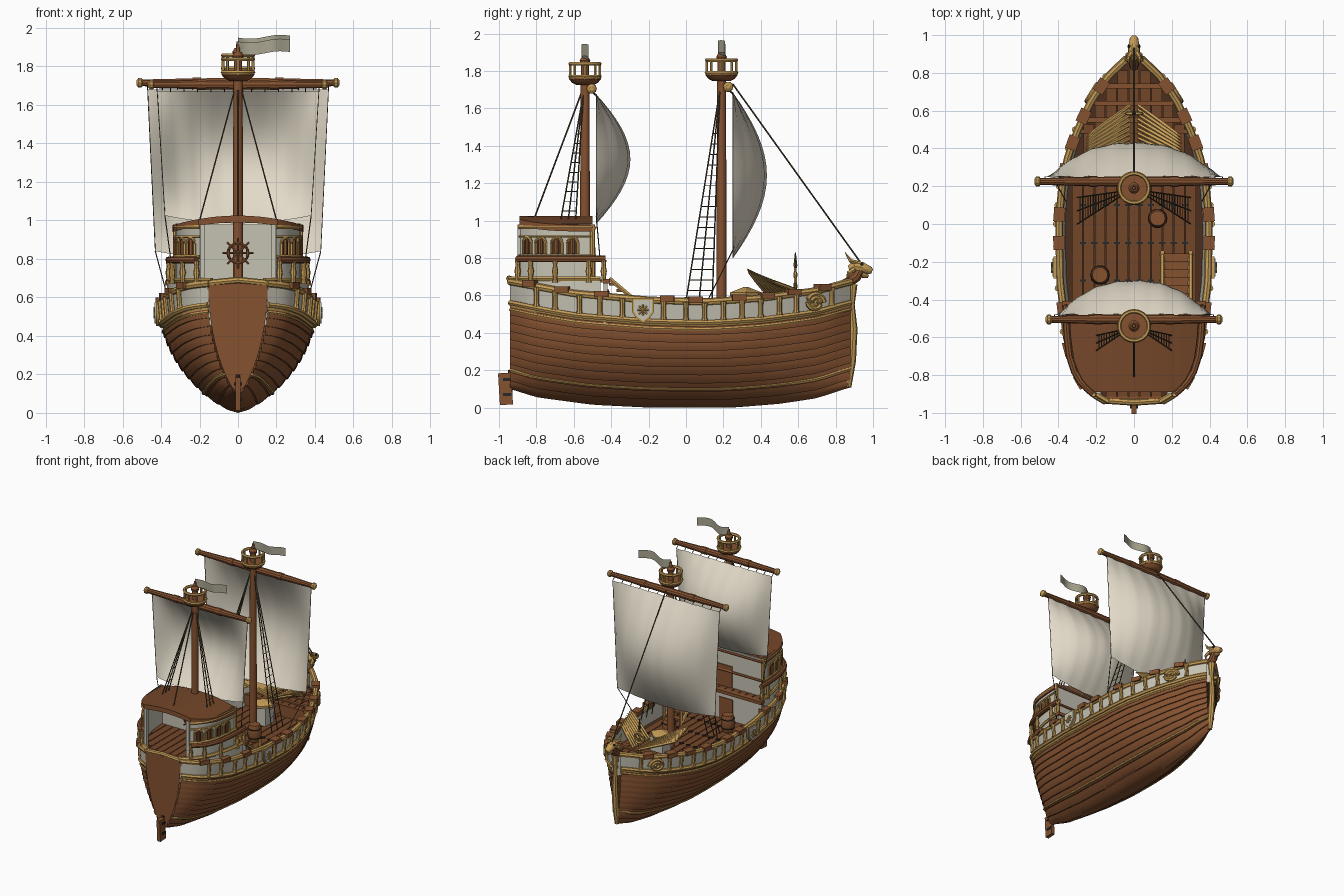
import bpy, bmesh, math
from math import sin, cos, pi
from mathutils import Vector, Matrix

if "Cube" in bpy.data.objects:
    bpy.data.objects.remove(bpy.data.objects["Cube"])

COL = {"wood": (.235, .084, .03), "dark_wood": (.07, .028, .012), "gold": (.56, .335, .095),
       "cream": (.56, .54, .45), "sailcloth": (.76, .70, .58), "rope": (.085, .065, .036),
       "iron": (.02, .02, .02), "pennant": (.40, .38, .28), "deck_wood": (.175, .062, .022)}
NAMES = list(COL)
MATS = []
for n, c in COL.items():
    m = bpy.data.materials.new(n)
    m.diffuse_color = (*c, 1)
    m.use_nodes = True
    m.node_tree.nodes["Principled BSDF"].inputs["Base Color"].default_value = m.diffuse_color
    MATS.append(m)
parts = {}


def add(name, verts, faces, mat):
    v, f, mi = parts.setdefault(name, ([], [], []))
    b = len(v)
    v += [tuple(p) for p in verts]
    f += [[i + b for i in q] for q in faces]
    mi += [NAMES.index(mat)] * len(faces)


def grid(name, rows, mat):
    n = len(rows[0])
    add(name, [p for r in rows for p in r],
        [(i*n+j, i*n+j+1, i*n+n+j+1, i*n+n+j) for i in range(len(rows)-1) for j in range(n-1)], mat)


def tube(name, pts, r, mat, n=8, closed=False):
    """Sweep a circle along points; r may be a list, so it also lathes."""
    pts = [Vector(p) for p in pts]
    k = len(pts)
    rs = r if isinstance(r, list) else [r] * k
    verts, faces = [], []
    for i, p in enumerate(pts):
        a, b = (pts[i-1], pts[(i+1) % k]) if closed else (pts[max(i-1, 0)], pts[min(i+1, k-1)])
        t = (b - a).normalized()
        u = t.cross(Vector((0, 0, 1)) if abs(t.z) < .95 else Vector((0, 1, 0))).normalized()
        w = t.cross(u)
        verts += [p + rs[i] * (u*cos(2*pi*j/n) + w*sin(2*pi*j/n)) for j in range(n)]
    for i in range(k if closed else k-1):
        for j in range(n):
            e = (i+1) % k * n
            faces.append((i*n+j, i*n+(j+1) % n, e+(j+1) % n, e+j))
    if not closed:
        faces += [tuple(range(n)), tuple(range((k-1)*n, k*n))]
    add(name, verts, faces, mat)


def box(name, c, s, mat, rz=0, rx=0):
    M = Matrix.Translation(c) @ Matrix.Rotation(rz, 4, 'Z') @ Matrix.Rotation(rx, 4, 'X')
    v = [M @ Vector((s[0]*x/2, s[1]*y/2, s[2]*z/2)) for x in (-1, 1) for y in (-1, 1) for z in (-1, 1)]
    add(name, v, [(0, 1, 3, 2), (4, 6, 7, 5), (0, 4, 5, 1), (2, 3, 7, 6), (0, 2, 6, 4), (1, 5, 7, 3)], mat)


def ring(name, c, r, tr, mat, axis='Z', n=20):
    f = {'Z': lambda a: (r*cos(a), r*sin(a), 0), 'Y': lambda a: (r*cos(a), 0, r*sin(a))}[axis]
    tube(name, [Vector(c) + Vector(f(2*pi*i/n)) for i in range(n)], tr, mat, 6, True)


def table(tab):
    def lin(y):
        if y <= tab[0][0]: return tab[0][1]
        for (a, p), (b, q) in zip(tab, tab[1:]):
            if y <= b: return p + (q-p)*(y-a)/(b-a)
        return tab[-1][1]
    return lambda y: (lin(y-.025) + 2*lin(y) + lin(y+.025)) / 4


# Hull lines: half width, keel and sheer along y
W = table([(-.94, .14), (-.91, .215), (-.85, .275), (-.75, .325), (-.6, .365), (-.3, .4), (0, .405), (.2, .39),
           (.35, .36), (.5, .305), (.65, .235), (.8, .13), (.88, .03)])
ZB = table([(-.94, .1), (-.8, .055), (-.5, .015), (-.2, 0), (.25, 0), (.5, .02), (.7, .05), (.88, .11)])
ZT = table([(-.94, .67), (-.6, .605), (-.2, .57), (.1, .56), (.4, .58), (.7, .62), (.88, .67)])


def hp(y, t, off=0, s=1):
    f = (1 - (1-t)**2) ** .75
    return Vector((s * max(W(y)*f + off, 0), y, ZB(y) + t*(ZT(y)-ZB(y))))


def heading(y):
    return math.atan2(-(W(y+.02) - W(y-.02)), .04)


YS = [-.94, -.925, -.91, -.89, -.87] + [-.84 + 1.72*i/36 for i in range(37)]

# Overlapping hull planks, cream bulwark and its inner face
rows = [(0, 0, "wood")]
for k in range(10):
    a, b = k*.077, (k+1)*.077
    rows += [(a, .009 if k else 0, "wood")] + [(a + (b-a)*q, .009*(1-q*q), "wood") for q in (.35, .7, 1)]
rows += [(.79, .006, "gold"), (.81, .006, "gold"), (.81, 0, "cream"), (1, 0, "cream"),
         (1, -.025, "cream"), (.7, -.02, "cream")]
for s in (1, -1):
    for r0, r1 in zip(rows, rows[1:]):
        grid("hull", [[hp(y, r[0], r[1], s) for y in YS] for r in (r0, r1)], r1[2])
    for t, r in ((.18, .009), (.745, .008), (.81, .015)):
        tube("wale_trim", [hp(y, t, .005, s) for y in YS], r, "gold", 6)
    tube("gunwale_rail", [hp(y, 1, -.008, s) + Vector((0, 0, .004)) for y in YS], .02, "gold")
    # Bulwark posts and rail blocks
    for y in (-.8, -.7, -.57, -.46, -.34, -.12, -.0, .1, .2, .3, .4, .5, .59, .78):
        tube("bulwark_posts", [hp(y, t, .008, s) for t in (.83, .86, .95, 1)], [.018, .013, .013, .017], "gold", 8)
    for y in (-.83, -.66, -.45, -.1, .05, .28, .43, .57, .73):
        box("rail_blocks", hp(y, 1, -.006, s) + Vector((0, 0, .015)), (.06, .075, .034), "wood", s*heading(y))
    # Spiral ornament at the bow
    c = hp(.69, .9, .02, s)
    tube("bow_scroll", [c + Vector((-s*.62*cos(i*.45), cos(i*.45), sin(i*.45)))*.05*(1-i/34)
                        for i in range(31)], .013, "gold", 6)
    # Shield amidships with star
    c = hp(-.23, .91, .022, s)
    for sc, dx, mt in ((1, 0, "gold"), (.82, .006, "cream")):
        o = [(-.058, .065), (.058, .065), (.058, -.01), (.035, -.045), (0, -.07), (-.035, -.045), (-.058, -.01)]
        v = [c + Vector((s*(dx+e), p*sc, q*sc)) for e in (-.01, .006) for p, q in o]
        add("side_shield", v, [tuple(range(7)), tuple(range(7, 14))] +
            [(i, (i+1) % 7, 7+(i+1) % 7, 7+i) for i in range(7)], mt)
    for i in range(4):
        d = Vector((0, cos(i*pi/4), sin(i*pi/4)))*.03
        tube("shield_star", [c + Vector((s*.014, 0, 0)) - d, c + Vector((s*.014, 0, 0)) + d], .005, "gold", 5)

# Transom, stem and rudder
L = [hp(-.942, i/12, 0, -1) for i in range(13)]
R = [hp(-.942, i/12, 0, 1) for i in range(13)]
grid("transom", [L, R], "wood")
box("transom_top", (0, -.93, .675), (.3, .035, .03), "wood")
tube("stern_rail", [(-.15, -.935, .675), (0, -.945, .69), (.15, -.935, .675)], .017, "gold")
tube("stem_post", [(0, .868, .11), (0, .885, .25), (0, .895, .42), (0, .885, .55), (0, .89, .66)],
     [.016, .024, .022, .017, .027], "gold", 8)
box("rudder", (0, -.965, .1), (.028, .07, .17), "wood", 0, .06)
tube("rudder_post", [(0, -.94, .02), (0, -.94, .2)], .012, "dark_wood")
for z in (.07, .15):
    box("rudder_hinges", (0, -.955, z), (.04, .045, .016), "iron")


# Decks: dark base with separate planks
def deck(name, y0, y1, z, step=.06):
    ys = [y0 + (y1-y0)*i/16 for i in range(17)]
    hw = lambda y: max(hp(y, min(1, (z-ZB(y))/(ZT(y)-ZB(y)))).x - .015, .005)
    grid(name, [[(-hw(y), y, z-.008) for y in ys], [(hw(y), y, z-.008) for y in ys]], "dark_wood")
    for i in range(-6, 7):
        ok = [y for y in ys if hw(y) > abs(i*step) + step*.45]
        if len(ok) > 1:
            box(name, (i*step, (ok[0]+ok[-1])/2, z-.006), (step*.9, ok[-1]-ok[0], .012), "deck_wood")


deck("main_deck", -.44, .5, .46)
deck("fore_deck", .48, .86, .55)
deck("quarter_deck", -.93, -.43, .685)
box("fore_bulkhead", (0, .49, .5), (.56, .02, .1), "wood")
for y in (.55, .64, .73):
    box("fore_deck_beams", (0, y, .555), (2*W(y)-.06, .025, .012), "wood")
for y in (-.3, -.1, .1):
    for i in range(-5, 5):
        box("deck_nails", (i*.06+.03, y, .462), (.034, .01, .006), "iron")
        box("deck_nails", (i*.06+.03, y, .462), (.01, .034, .006), "iron")

# Quarterdeck bulkhead, door and stairs
box("deck_break_wall", (0, -.43, .56), (.74, .02, .22), "cream")
box("deck_break_beam", (0, -.425, .675), (.76, .035, .025), "wood")
box("deck_door", (-.06, -.418, .545), (.12, .01, .17), "wood")
for i in range(6):
    box("stairs", (.225, -.18 - i*.042, .49 + i*.034), (.14, .045, .014), "wood")
for x in (.15, .3):
    tube("stair_rails", [(x, -.15, .47), (x, -.41, .69)], .013, "gold", 6)
    tube("stair_rails", [(x, -.15, .46), (x, -.15, .58)], .012, "gold", 6)

# Cabin: curved side walls, front wall, windows, rail, arched roof
CW = table([(-.91, .16), (-.87, .22), (-.81, .27), (-.72, .305), (-.6, .32), (-.5, .325)])
CY = [-.89, -.87, -.85, -.82, -.78, -.72, -.66, -.6, -.55, -.5]
for s in (1, -1):
    for d in (0, -.015):
        grid("cabin_wall", [[(s*(CW(y)+d), y, z) for y in CY] for z in (.66, .985)], "cream")
    box("cabin_end_post", (s*(CW(-.89)-.005), -.89, .82), (.025, .02, .32), "cream")
    tube("cabin_corner_post", [(s*.325, -.5, .66), (s*.325, -.5, .98)], .014, "gold", 8)
    for z, r in ((.965, .012), (.915, .007), (.81, .011)):
        tube("cabin_trim", [(s*(CW(y)+.006), y, z) for y in CY], r, "gold", 6)
    for y in (-.845, -.775, -.69, -.605):
        t = Vector((s*(CW(y+.02)-CW(y-.02)), .04, 0)).normalized()
        nrm = Vector((s*t.y, -s*t.x, 0))
        c = Vector((s*CW(y), y, 0)) + nrm*.006
        arch = [(-.029, .82)] + [(-.029*cos(pi*i/8), .88+.029*sin(pi*i/8)) for i in range(9)] + [(.029, .82)]
        pl = [c + t*a + Vector((0, 0, z)) for a, z in arch]
        add("window_panes", pl, [tuple(range(len(pl)))], "dark_wood")
        tube("window_frames", pl, .008, "gold", 6)
        tube("window_shutter", [c + Vector((0, 0, .82)), c + Vector((0, 0, .9))], .012, "wood", 6)
    ry = [-.9, -.87, -.83, -.78, -.7, -.6, -.52, -.43]
    tube("walkway_rail", [(s*(CW(y)+.035), y, .795) for y in ry], .018, "wood", 8)
    for y in ry[::2] + [-.44]:
        tube("walkway_posts", [(s*(CW(y)+.035), y, z) for z in (.67, .69, .73, .76, .79)],
             [.016, .011, .017, .011, .015], "gold", 8)
    qy = [y for y in YS if y < -.42]
    grid("quarter_bulwark", [[hp(y, 1, -.015, s) for y in qy],
                             [(s*(W(y)-.02), y, max(ZT(y), .685)) for y in qy]], "cream")
    tube("quarter_rail", [(s*(W(y)-.02), y, max(ZT(y), .685)+.005) for y in qy], .014, "gold", 6)
box("cabin_front_wall", (0, -.5, .82), (.65, .02, .32), "cream")
box("cabin_front_door", (0, -.488, .76), (.13, .01, .19), "wood")
for z in (.81, .96):
    tube("cabin_front_trim", [(-.33, -.488, z), (.33, -.488, z)], .01, "wood", 6)


def roof_row(y, dz):
    w = CW(y) + .015
    return [(w*i/8, y, .975 + dz + .05*(1-(w*i/8/.34)**2)) for i in range(-8, 9)]


top, bot = [roof_row(y, 0) for y in CY], [roof_row(y, -.035) for y in CY]
grid("cabin_roof", top, "deck_wood")
grid("cabin_roof", bot, "deck_wood")
for e in (0, -1):
    grid("cabin_roof", [top[e], bot[e]], "wood")
    grid("cabin_roof", [[r[e] for r in top], [r[e] for r in bot]], "wood")

# Steering wheel
ring("steering_wheel", (0, -.6, .83), .052, .008, "wood", 'Y')
for i in range(4):
    d = Vector((cos(i*pi/4), 0, sin(i*pi/4)))*.08
    tube("steering_wheel", [Vector((0, -.6, .83))-d, Vector((0, -.6, .83))+d], .006, "wood", 6)
box("wheel_stand", (0, -.58, .76), (.04, .03, .15), "wood")

# Masts with yards, sails, crow's nests, pennants and rigging
for tag, my, dz, yw, zb, w0, w1, sz, sx, sys in (
        ("main", .19, 0, .51, .8, .47, .43, .57, .3, (0, .07, .14)),
        ("mizzen", -.54, -.02, .45, .985, .42, .38, 1.0, .2, (-.67, -.63, -.59))):
    tube(tag+"_mast", [(0, my, .45), (0, my, 1.7), (0, my, 1.87+dz), (0, my, 1.875+dz), (0, my, 1.93+dz)],
         [.028, .024, .02, .013, .008], "wood", 12)
    # crow's nest
    nz = 1.745 + dz
    tube(tag+"_crows_nest", [(0, my, nz+z) for z in (0, .012, .03, .045)], [.045, .07, .084, .084], "wood", 20)
    ring(tag+"_nest_rail", (0, my, nz+.113), .078, .011, "gold")
    ring(tag+"_nest_rail", (0, my, nz+.045), .08, .01, "gold")
    for i in range(8):
        x, y = .078*cos(i*pi/4), my + .078*sin(i*pi/4)
        tube(tag+"_nest_posts", [(x, y, nz+.03), (x, y, nz+.12)], .008, "gold", 6)
    tube(tag+"_mast_cap", [(0, my, nz+z) for z in (.11, .13, .15)], [.026, .03, .018], "wood", 10)
    # yard
    yy, yz = my + .035, 1.715 + dz/2
    tube(tag+"_yard", [(x*yw, yy, yz) for x in (-1, -.5, 0, .5, 1)], [.018, .024, .027, .024, .018], "wood", 10)
    for x in (-.42, .42):
        tube(tag+"_yard_bands", [(x*yw-.022, yy, yz), (x*yw+.022, yy, yz)], .028, "wood", 10)
    for x in (-1, 1):
        tube(tag+"_yard_knobs", [(x*(yw+d), yy, yz) for d in (-.015, -.008, .008, .018)], [.018, .026, .026, .012],
             "gold", 10)
    # sail, billowing forward
    zt, fy = yz - .035, my + .06
    srow = []
    for i in range(17):
        v = i/16
        row = []
        for j in range(25):
            u = j/12 - 1
            bulge = .18 * sin(pi*v)**.95 * (1-abs(u)**2.4) + .004*sin(u*22)*(1-v*.4)
            row.append((u*(w0+(w1-w0)*v), fy + bulge, zt + (zb-zt)*v + .04*v*u*u))
        srow.append(row)
    grid(tag+"_sail", srow, "sailcloth")
    for e in (0, -1):
        tube(tag+"_sail_rope", [r[e] for r in srow], .002, "rope", 5)
    for j in range(0, 25, 2):
        p = Vector(srow[0][j])
        tube(tag+"_sail_ties", [p, (p.x, yy, yz-.015)], .003, "rope", 5)
    # pennant
    grid(tag+"_pennant", [[(.27*i/10, my + .02*sin(i*.75), z0 + .008*i/10 + dz - .008*sin(i*.6)) for i in range(11)]
                          for z0 in (1.885, 1.95)], "pennant")
    # shrouds with ratlines, and sheets
    for s in (1, -1):
        a = [Vector((s*.02, my-.01, 1.69+dz))]*3
        b = [Vector((s*sx, y, sz)) for y in sys]
        for p, q in zip(a, b):
            tube(tag+"_shrouds", [p, q], .004, "rope", 5)
        for i in range(3, 20 if tag == "main" else 13):
            k = i/(20 if tag == "main" else 13)
            tube(tag+"_ratlines", [a[0].lerp(b[0], k), a[2].lerp(b[2], k)], .0025, "rope", 4)
        e = (s*.36, .12, .58) if tag == "main" else (s*.35, -.46, .8)
        tube(tag+"_sheets", [srow[-1][-1 if s > 0 else 0], e], .003, "rope", 5)
tube("forestay", [(0, .25, 1.73), (0, .93, .78)], .005, "rope", 6)
tube("backstay", [(0, -.56, 1.68), (0, -.81, 1.015)], .005, "rope", 6)

# Barrels and cargo box
for x, y in ((.125, .03), (-.18, -.27)):
    tube("barrels", [(x, y, .46 + z) for z in (0, .03, .065, .1, .13)], [.04, .048, .052, .048, .04], "wood", 14)
    for z in (.03, .1):
        ring("barrel_hoops", (x, y, .46+z), .047, .004, "iron", 'Z', 14)
box("cargo_box", (0, .32, .53), (.11, .11, .14), "cream")
tube("cargo_lid", [(0, .32, .6), (0, .32, .615), (0, .32, .645)], [.085, .085, .01], "gold", 4)

# Fan of gilded slats on the fore deck, lamp pole
for s in (1, -1):
    for i in range(9):
        k = i/8
        a, b = Vector((s*.02, .63-.2*k, .61)), Vector((s*(.25+.01*k), .46-.13*k, .675+.065*k))
        tube("bow_fan", [a, a.lerp(b, .5), a.lerp(b, .85), b], [.009, .012, .011, .003], "gold", 5)
tube("bow_pole", [(0, .585, .55), (0, .585, .78)], .008, "gold", 6)
tube("bow_pole_tip", [(0, .585, .74), (0, .585, .76), (0, .585, .83)], [.006, .012, .003], "rope", 6)
ring("bow_ring", (0, .585, .68), .04, .01, "gold", 'Y')

# Beast figurehead
tube("figurehead_neck", [(0, .82, .65), (0, .87, .67), (0, .91, .7), (0, .93, .735)], [.02, .03, .03, .028], "wood", 10)
tube("figurehead_head", [(0, .87, .745), (0, .9, .755), (0, .94, .75), (0, .985, .732), (0, .995, .728)],
     [.015, .034, .03, .022, .012], "gold", 10)
tube("figurehead_jaw", [(0, .92, .73), (0, .95, .708), (0, .975, .7)], [.02, .016, .008], "gold", 8)
for s in (1, -1):
    tube("figurehead_horns", [(s*.015, .91, .775), (s*.03, .88, .785), (s*.03, .85, .83)], [.014, .011, .002], "gold", 6)
    tube("figurehead_eyes", [(s*.022, .94, .765), (s*.032, .942, .768)], .008, "iron", 8)
    tube("figurehead_mane", [(s*.03, .9, .74), (s*.04, .87, .72), (s*.035, .86, .69)], [.014, .012, .004], "gold", 6)

# Turn collected parts into objects
for name, (v, f, mi) in parts.items():
    me = bpy.data.meshes.new(name)
    me.from_pydata(v, [], f)
    used = sorted(set(mi))
    for u in used:
        me.materials.append(MATS[u])
    me.polygons.foreach_set("material_index", [used.index(i) for i in mi])
    bm = bmesh.new()
    bm.from_mesh(me)
    bmesh.ops.remove_doubles(bm, verts=bm.verts, dist=1e-5)
    bmesh.ops.recalc_face_normals(bm, faces=bm.faces)
    bm.to_mesh(me)
    bm.free()
    ob = bpy.data.objects.new(name, me)
    bpy.context.collection.objects.link(ob)
    ob.select_set(True)
    bpy.context.view_layer.objects.active = ob
bpy.ops.object.shade_smooth_by_angle(angle=math.radians(35))
